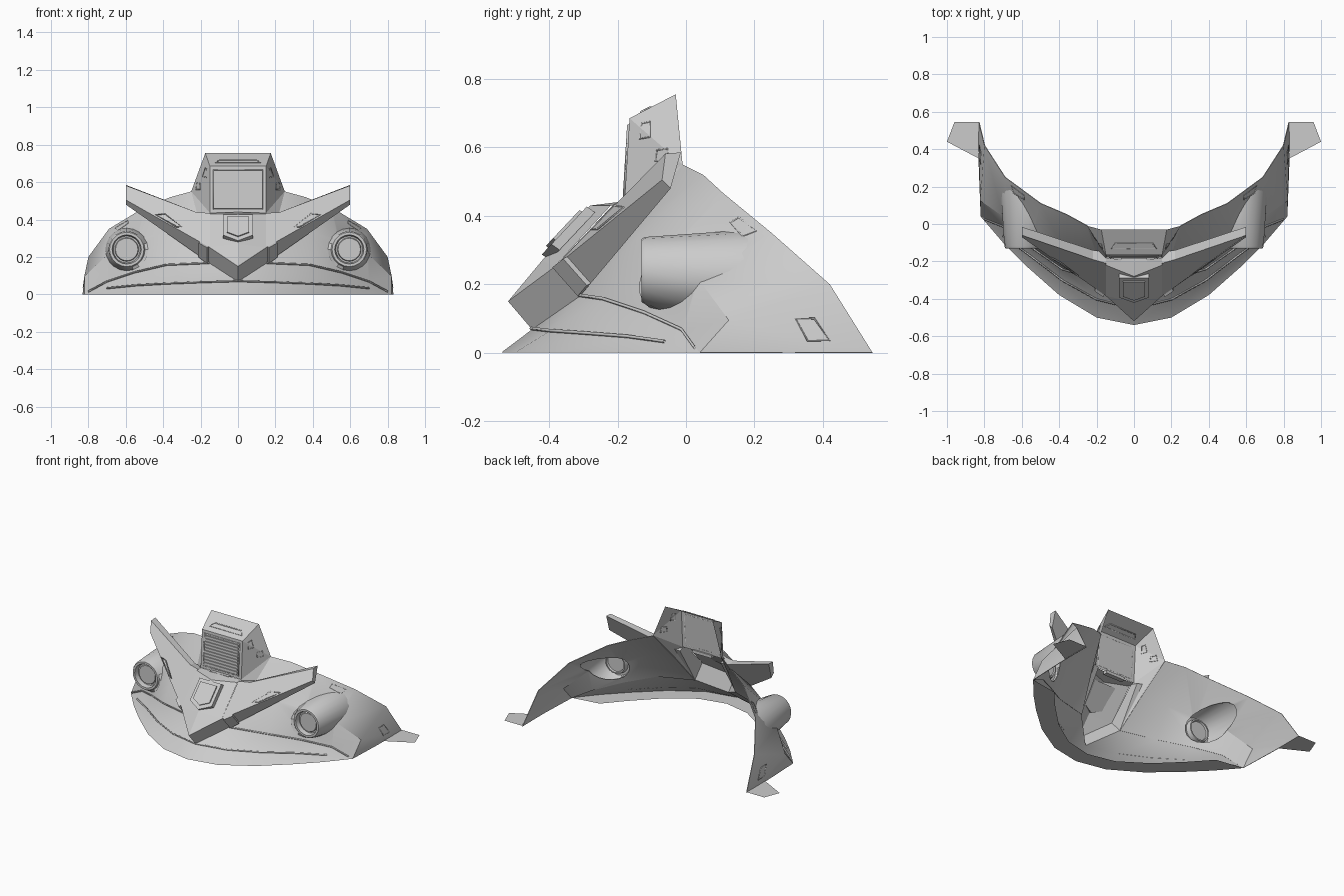
import bpy, bmesh, math
from mathutils import Vector
from mathutils.bvhtree import BVHTree

cube = bpy.data.objects.get("Cube")
if cube:
    bpy.data.objects.remove(cube, do_unlink=True)

grey = bpy.data.materials.new("hull grey")
grey.use_nodes = True
grey.diffuse_color = (0.6, 0.6, 0.6, 1)
grey.node_tree.nodes["Principled BSDF"].inputs["Base Color"].default_value = (0.6, 0.6, 0.6, 1)


def add(name, data, mirror=True):
    ob = bpy.data.objects.new(name, data)
    bpy.context.collection.objects.link(ob)
    data.materials.append(grey)
    if mirror:
        ob.modifiers.new("Mirror", 'MIRROR').merge_threshold = 0.0005
    return ob


def mesh(name, verts, faces, mirror=True):
    bm = bmesh.new()
    vs = [bm.verts.new(v) for v in verts]
    for f in faces:
        bm.faces.new([vs[i] for i in f])
    bmesh.ops.remove_doubles(bm, verts=bm.verts, dist=0.0005)
    bmesh.ops.recalc_face_normals(bm, faces=bm.faces)
    me = bpy.data.meshes.new(name)
    bm.to_mesh(me)
    bm.free()
    return add(name, me, mirror)


def loft(name, rows, closed=False, mirror=True):
    n = len(rows[0])
    faces = [(r * n + i, r * n + (i + 1) % n, (r + 1) * n + (i + 1) % n, (r + 1) * n + i)
             for r in range(len(rows) - 1) for i in range(n if closed else n - 1)]
    return mesh(name, [v for row in rows for v in row], faces, mirror)


def prism(name, front, back, mirror=True):
    n = len(front)
    faces = [tuple(range(n)), tuple(range(2 * n - 1, n - 1, -1))]
    faces += [(i, (i + 1) % n, n + (i + 1) % n, n + i) for i in range(n)]
    return mesh(name, list(front) + list(back), faces, mirror)


def trim(name, pts, width=0.004, closed=False, mirror=True):
    cu = bpy.data.curves.new(name, 'CURVE')
    cu.dimensions = '3D'
    cu.bevel_depth = width
    cu.bevel_resolution = 0
    sp = cu.splines.new('POLY')
    sp.points.add(len(pts) - 1)
    sp.use_cyclic_u = closed
    for p, co in zip(sp.points, pts):
        p.co = (*co, 1)
    return add(name, cu, mirror)


def surface(ob):
    bm = bmesh.new()
    bm.from_mesh(ob.data)
    tree = BVHTree.FromBMesh(bm)
    bm.free()
    return tree


def from_side(tree, outline):
    return [tree.ray_cast(Vector((2, y, z)), Vector((-1, 0, 0)))[0] for y, z in outline]


def from_front(tree, outline):
    return [tree.ray_cast(Vector((x, -2, z)), Vector((0, 1, 0)))[0] for x, z in outline]


# Curved shell: lip, sloping apron and fender, one half
lip = [(0, -.54, 0), (.2, -.5, 0), (.4, -.38, 0), (.57, -.23, 0), (.7, -.1, 0), (.82, .04, 0)]
groove = [(0, -.45, .068), (.2, -.4, .062), (.38, -.3, .055), (.55, -.17, .045), (.7, -.06, .03), lip[5]]
step = [groove[0], (.15, -.31, .165), (.38, -.24, .155), (.55, -.12, .115), (.7, -.01, .065), lip[5]]
rear = [(.25, -.01, .55), (.36, .05, .52), (.5, .11, .465), (.69, .25, .35), (.8, .42, .2), (.83, .545, 0)]
flange = [(x * .9, y + .11, 0) for x, y, z in lip[:5]] + [lip[5]]
lower = loft("lower_lip", [flange, lip, groove, step])

base = step[1:] + [(.83, .3, 0)]
mid = [(.2, -.165, .36), (.375, -.14, .34), (.535, -.065, .29), (.7, .04, .21), (.822, .125, .095), (.831, .42, 0)]
shell = loft("fender_shell", [base, mid, rear], mirror=False)
skin = surface(shell)

# Headlight pods blend into the fender
CX, CZ, SIDES = .595, .24, 20


def ring(r, y=None):
    pts = []
    for i in range(SIDES):
        a = math.tau * i / SIDES
        x, z = CX + r * math.cos(a), CZ + r * math.sin(a)
        depth = y
        if y is None:
            depth = skin.ray_cast(Vector((x, -1, z)), Vector((0, 1, 0)))[0].y
        pts.append((x, depth, z))
    return pts


fairing = ring(.114)
pod = loft("headlight_pod", [fairing, ring(.098, -.12), ring(.092, -.13), ring(.078, -.13),
                             ring(.072, -.1), ring(.064, -.1), ring(.06, -.11)], closed=True)
lens = mesh("headlight_lens", ring(.06, -.11), [tuple(range(SIDES))])

# Open the shell behind each pod
cutter = prism("pod_cutter", ring(.1, -.4), ring(.1, .4), mirror=False)
cutter.hide_render = True
shell.modifiers.new("Solidify", 'SOLIDIFY').thickness = 0.004
cut = shell.modifiers.new("Opening", 'BOOLEAN')
cut.operation, cut.solver, cut.object = 'DIFFERENCE', 'EXACT', cutter
bpy.context.view_layer.objects.active = shell
for mod in ("Solidify", "Opening"):
    bpy.ops.object.modifier_apply(modifier=mod)
bpy.data.objects.remove(cutter, do_unlink=True)
shell.modifiers.new("Mirror", 'MIRROR')

# Seams and hatch outlines on the shell
trim("fender_seam", [Vector(p) + Vector((.002, -.003, .003)) for p in step[1:5]] + [(.8, .025, .015)], .005)
trim("lip_groove", [Vector(p) + Vector((.001, -.003, .003)) for p in groove[:5]], .005)
trim("upper_hatch", from_side(skin, [(.13, .38), (.155, .395), (.205, .355), (.165, .34)]), .003, True)
trim("lower_hatch", from_side(skin, [(.32, .1), (.375, .1), (.42, .035), (.355, .035)]), .003, True)

# Rear side fins
mesh("rear_fin", [(.83, .545, .003), (.96, .545, .003), (1, .44, .003), (.83, .35, .003)], [(0, 1, 2, 3)])

# Tower, open at the back and below
ft, fb, rt, rb = (.15, -.165, .685), (.15, -.18, .435), (.175, -.03, .755), rear[0]
flip = lambda p: (-p[0], p[1], p[2])
mesh("tower_roof", [ft, rt, flip(rt), flip(ft)], [(0, 1, 2, 3)], False)
mesh("tower_front", [ft, fb, flip(fb), flip(ft)], [(0, 1, 2, 3)], False)
side = mesh("tower_side", [ft, rt, rb, fb, step[1], (.15, -.385, .25), mid[0]],
            [(0, 1, 2), (0, 2, 3), (3, 2, 6), (3, 6, 4), (3, 4, 5)])
tower = surface(side)
trim("upper_side_window", from_side(tower, [(-.135, .625), (-.13, .67), (-.105, .675), (-.105, .63)]), .003, True)
trim("lower_side_window", from_side(tower, [(-.09, .56), (-.085, .592), (-.055, .596), (-.05, .56)]), .003, True)


def face_y(z, lift=0):
    return -.18 + (z - .435) * .06 - lift


# Grille frame and slats
trim("grille_frame", [(x, face_y(z, .002), z) for x, z in ((-.13, .455), (.13, .455), (.13, .665), (-.13, .665))],
     .004, True, False)
for i in range(10):
    z = .472 + i * .0195
    outline = [(s * .122, h) for s, h in ((-1, z - .006), (1, z - .006), (1, z + .006), (-1, z + .006))]
    prism("grille_slat", [(x, face_y(h, .006), h) for x, h in outline], [(x, face_y(h), h) for x, h in outline], False)
trim("roof_slot", [(x, -.165 + (z - .685) * 1.93, z) for x, z in
                   ((-.12, .702), (-.1, .717), (.1, .717), (.12, .702))], .004, True, False)
prism("grille_sill", [(-.07, -.2, .42), (.07, -.2, .42), (.07, -.2, .44), (-.07, -.2, .44)],
      [(-.07, -.17, .42), (.07, -.17, .42), (.07, -.17, .44), (-.07, -.17, .44)], False)

# Pointed hood and beak
hood = [fb, (0, -.2, .44), (0, -.28, .43), (0, -.42, .27), (0, -.52, .15), (.15, -.385, .25), step[1], groove[0],
        (.15, -.22, .43)]
mesh("hood", hood, [(0, 1, 2, 8), (8, 2, 3, 5), (5, 3, 4), (5, 4, 7, 6)])


# Layered shield on the hood
def shield(scale, lift):
    outline = ((-.08, .42), (.08, .42), (.08, .31), (0, .28), (-.08, .31))
    return [(x * scale, -.28 - (.42 - z) * .94 - lift * .7, z + lift * .5)
            for x, z in ((px, .36 + (pz - .36) * scale) for px, pz in outline)]


for scale, lift in ((1, .014), (.75, .024)):
    prism("hood_shield", shield(scale, lift), shield(scale, -.02), False)

# Swept wings either side of the hood
wing_front = [(.15, -.21, .435), (.22, -.19, .438), (.6, -.06, .582), (.6, -.07, .505), (.15, -.385, .25)]
wing_back = [(.15, -.15, .42), (.22, -.14, .43), (.6, -.015, .585), (.6, -.045, .48), step[1]]
wing = surface(prism("wing", wing_front, wing_back))

# Wing slots and inner joint blocks
trim("wing_slot", from_front(wing, [(.3, .36), (.33, .362), (.44, .425), (.39, .43)]), .004, True)
under = [Vector(wing_front[4]).lerp(Vector(wing_front[3]), t) for t in (.02, .12)]
below = [Vector(wing_back[4]).lerp(Vector(wing_back[3]), t) for t in (.02, .12)]
block = [under[0], under[1], below[1], below[0]]
prism("wing_joint", [p + Vector((.006, -.012, -.006)) for p in block], block)

# Crisp edges with smooth curved parts
bpy.ops.object.select_all(action='DESELECT')
for ob in (shell, lower, pod):
    ob.select_set(True)
bpy.context.view_layer.objects.active = shell
bpy.ops.object.shade_smooth_by_angle(angle=math.radians(30))
